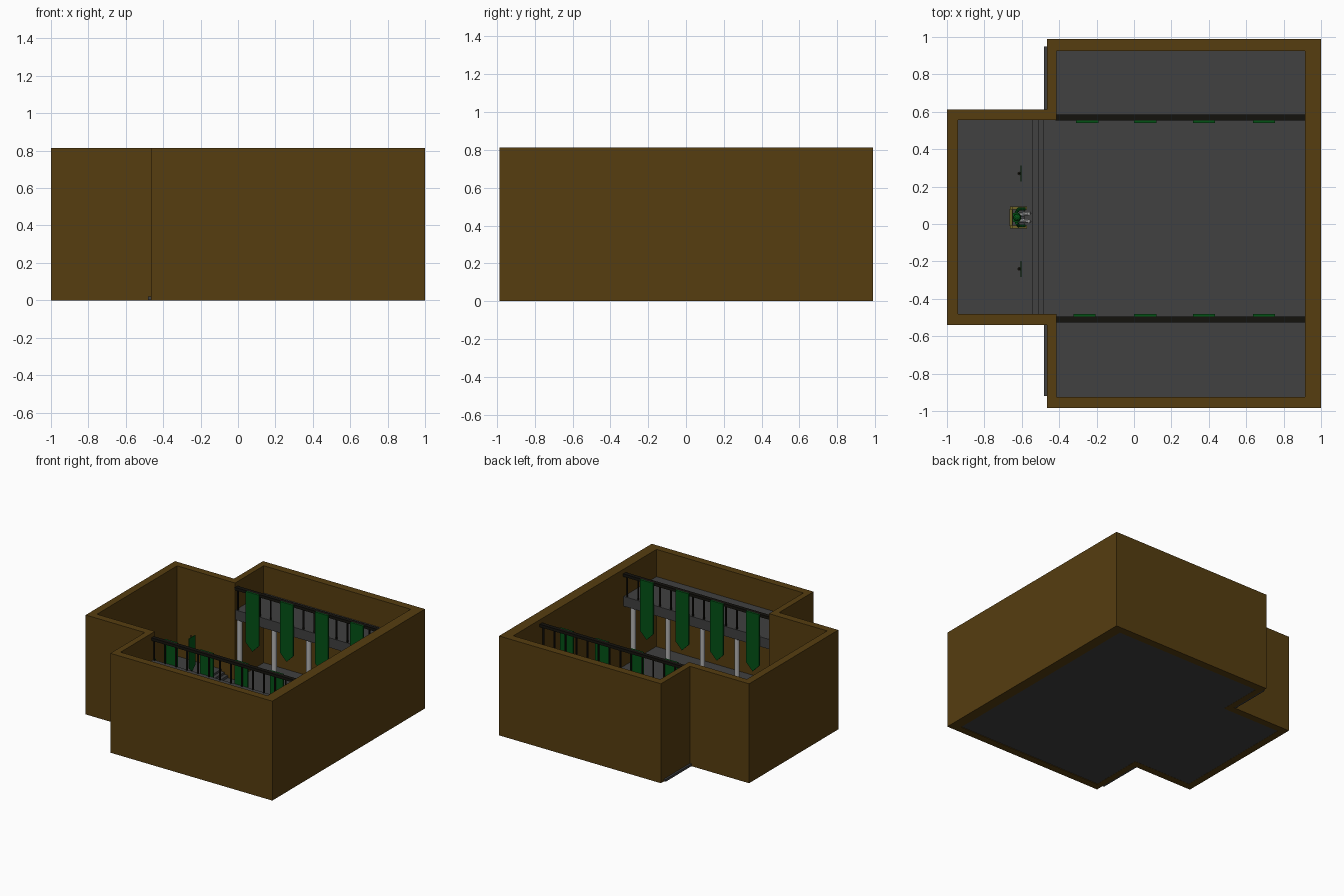
import bpy, bmesh, math
from mathutils import Vector

if "Cube" in bpy.data.objects:
    bpy.data.objects.remove(bpy.data.objects["Cube"])


def mat(name, r, g, b):
    m = bpy.data.materials.new(name)
    m.diffuse_color = (r, g, b, 1)
    m.use_nodes = True
    m.node_tree.nodes["Principled BSDF"].inputs["Base Color"].default_value = m.diffuse_color
    return m


WOOD = mat("wood", 0.093, 0.047, 0.005)
STONE = mat("dark_stone", 0.052, 0.052, 0.052)
IRON = mat("dark_rail", 0.007, 0.006, 0.004)
CLOTH = mat("green_cloth", 0.001, 0.085, 0.008)
GOLD = mat("dull_gold", 0.16, 0.13, 0.02)
PALE = mat("pale", 0.45, 0.45, 0.45)


def finish(name, bm, material):
    bmesh.ops.recalc_face_normals(bm, faces=bm.faces[:])
    me = bpy.data.meshes.new(name)
    bm.to_mesh(me)
    bm.free()
    ob = bpy.data.objects.new(name, me)
    bpy.context.collection.objects.link(ob)
    if material:
        me.materials.append(material)
    return ob


def add_box(bm, x0, x1, y0, y1, z0, z1):
    vs = bmesh.ops.create_cube(bm, size=1)["verts"]
    for v in vs:
        v.co = Vector(((x0 + x1) / 2 + v.co.x * (x1 - x0),
                       (y0 + y1) / 2 + v.co.y * (y1 - y0),
                       (z0 + z1) / 2 + v.co.z * (z1 - z0)))


def boxes(name, material, *dims):
    bm = bmesh.new()
    for d in dims:
        add_box(bm, *d)
    return finish(name, bm, material)


def add_rod(bm, a, b, r1, r2=None, n=10):
    a, b = Vector(a), Vector(b)
    vs = bmesh.ops.create_cone(bm, cap_ends=True, segments=n, radius1=r1,
                               radius2=r1 if r2 is None else r2, depth=(b - a).length)["verts"]
    q = Vector((0, 0, 1)).rotation_difference(b - a)
    for v in vs:
        v.co = q @ v.co + (a + b) / 2


def banner(name, c, w, z0, zs, z1, t, along_x=True):
    # flat cloth with a pointed lower end
    prof = [(-w / 2, z1), (-w / 2, zs), (0, z0), (w / 2, zs), (w / 2, z1)]
    bm = bmesh.new()
    pts = [(c[0] + u, c[1] - t / 2, z) if along_x else (c[0] - t / 2, c[1] + u, z) for u, z in prof]
    f = bm.faces.new([bm.verts.new(p) for p in pts])
    ext = bmesh.ops.extrude_face_region(bm, geom=[f])["geom"]
    off = Vector((0, t, 0)) if along_x else Vector((t, 0, 0))
    bmesh.ops.translate(bm, vec=off, verts=[g for g in ext if isinstance(g, bmesh.types.BMVert)])
    bm.faces.new(list(reversed([bm.verts.new(p) for p in pts])))
    bmesh.ops.remove_doubles(bm, verts=bm.verts[:], dist=1e-5)
    return finish(name, bm, CLOTH)


# outer walls: T-shaped ring
outer = [(-1, -.54), (-.465, -.54), (-.465, -.985), (1, -.985),
         (1, .988), (-.465, .988), (-.465, .613), (-1, .613)]
inner = [(-.94, -.48), (-.415, -.48), (-.415, -.925), (.915, -.925),
         (.915, .925), (-.415, .925), (-.415, .555), (-.94, .555)]
bm = bmesh.new()
H = 0.813
rings = [[bm.verts.new((x, y, z)) for x, y in p]
         for p, z in ((outer, 0), (outer, H), (inner, H), (inner, 0))]
for k in range(4):
    a, b = rings[k], rings[(k + 1) % 4]
    for i in range(8):
        j = (i + 1) % 8
        bm.faces.new((a[i], a[j], b[j], b[i]))
finish("outer_walls", bm, WOOD)

# floors and dais steps
boxes("hall_floor", STONE, (-.48, .95, -.92, .95, .001, .02))
boxes("dais_steps", STONE, (-.96, -.48, -.5, .575, .001, .04),
      (-.96, -.51, -.5, .575, .04, .058), (-.96, -.54, -.5, .575, .058, .075))

# balconies on both sides
for side, edge, s in (("north", .553, 1), ("south", -.494, -1)):
    def yy(a, b):
        return sorted((edge + s * a, edge + s * b))
    wall = s * .93
    boxes(side + "_balcony", STONE, (-.42, .915, *sorted((edge + s * .008, wall)), .51, .59))
    posts = [(-.40 + i * .0992 - .005, -.40 + i * .0992 + .005, *yy(.012, .022), .59, .76)
             for i in range(14)]
    boxes(side + "_railing", IRON, (-.42, .915, *yy(0, .033), .755, .778), *posts)
    bm = bmesh.new()
    for i in range(5):
        x = -.40 + i * .3125
        add_rod(bm, (x, edge + s * .04, .02), (x, edge + s * .04, .51), .02, n=16)
    ob = finish(side + "_columns", bm, PALE)
    for p in ob.data.polygons:
        p.use_smooth = len(p.vertices) == 4
    for i, x in enumerate((-.25 if s > 0 else -.265, .06, .375, .695)):
        banner(f"{side}_banner_{i + 1}", (x, edge - s * .006), .118, .30, .36, .778, .012)

# standing banners beside the seat
D = .075
for side, y in (("north", .27), ("south", -.24)):
    banner(side + "_standing_banner", (-.605, y), .085, .15, .19, .43, .005, False)
    bm = bmesh.new()
    add_rod(bm, (-.614, y, D), (-.614, y, .44), .004)
    add_rod(bm, (-.614, y, D), (-.614, y, D + .006), .01)
    finish(side + "_banner_stand", bm, IRON)

# high seat
Y = .035
boxes("seat", STONE, (-.65, -.585, Y - .045, Y + .045, D + .05, D + .065),
      (-.66, -.648, Y - .04, Y + .04, D + .06, D + .19))
frame = [(-.665, -.65, Y - .045, Y + .045, D + .19, D + .205)]
for s in (-1, 1):
    y0, y1 = Y + s * .05 - .008, Y + s * .05 + .008
    frame += [(-.664, -.65, y0, y1, D, D + .22), (-.59, -.577, y0, y1, D, D + .10),
              (-.655, -.572, y0, y1, D + .10, D + .112)]
boxes("seat_frame", GOLD, *frame)

# seated figure
bm = bmesh.new()
add_rod(bm, (-.625, Y, D + .065), (-.63, Y, D + .145), .02, .028)
for s in (-1, 1):
    add_rod(bm, (-.628, Y + s * .03, D + .14), (-.615, Y + s * .045, D + .115), .009)
    add_rod(bm, (-.615, Y + s * .045, D + .118), (-.58, Y + s * .045, D + .118), .007)
finish("figure_robe", bm, CLOTH)
bm = bmesh.new()
for s in (-1, 1):
    add_rod(bm, (-.625, Y + s * .014, D + .075), (-.565, Y + s * .02, D + .075), .012, .01)
    add_rod(bm, (-.565, Y + s * .02, D + .078), (-.558, Y + s * .022, D), .01, .007)
finish("figure_legs", bm, PALE)
bm = bmesh.new()
bmesh.ops.create_icosphere(bm, subdivisions=2, radius=.02)
bmesh.ops.translate(bm, vec=(-.625, Y, D + .165), verts=bm.verts[:])
finish("figure_head", bm, CLOTH)
